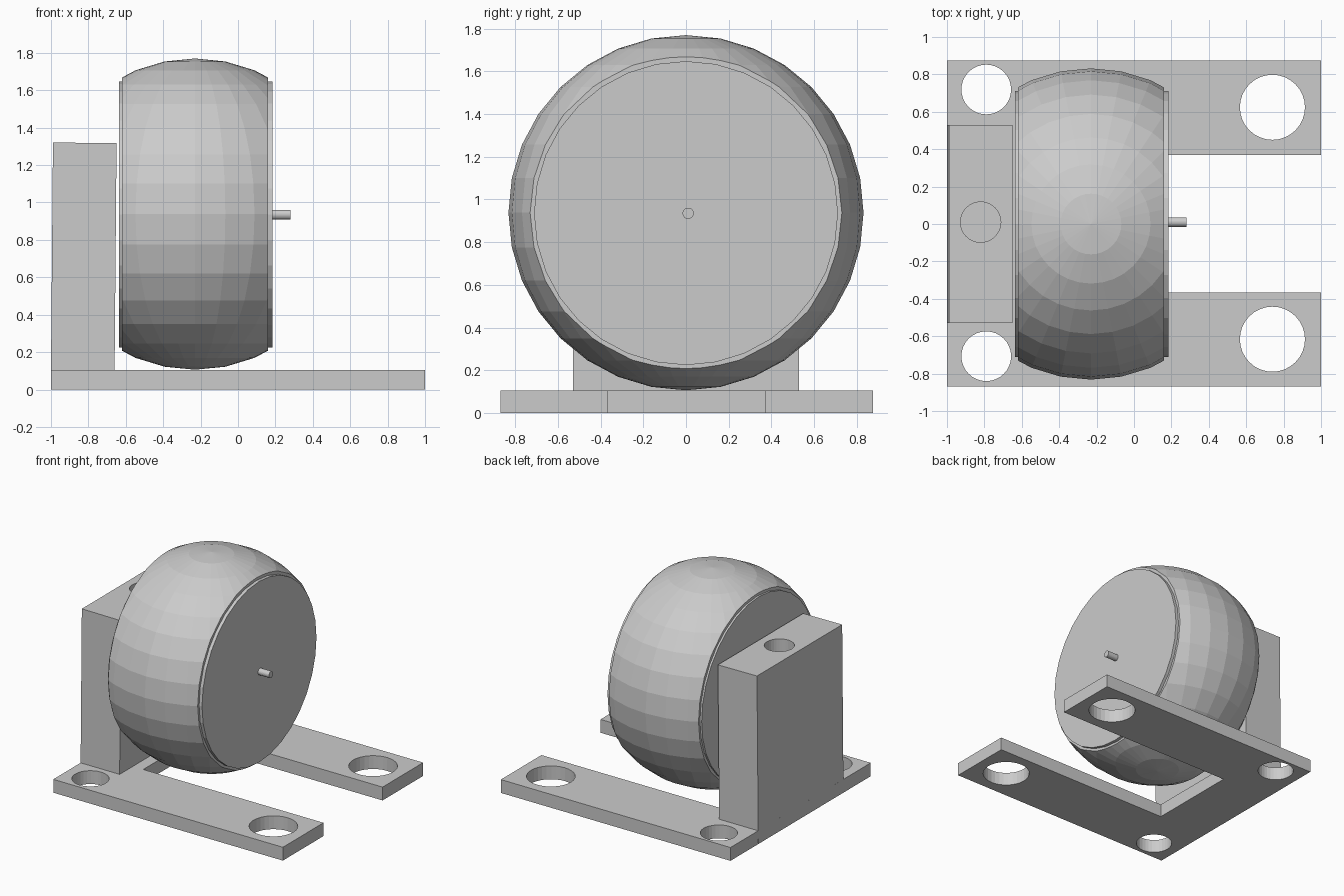
import bpy, bmesh, math
from mathutils import Matrix, Vector

cube = bpy.data.objects.get("Cube")
if cube:
    bpy.data.objects.remove(cube, do_unlink=True)

grey = bpy.data.materials.new("plain grey")
colour = (0.6, 0.6, 0.6, 1)
grey.diffuse_color = colour
grey.use_nodes = True
grey.node_tree.nodes["Principled BSDF"].inputs["Base Color"].default_value = colour


def make(name, bm, location=(0, 0, 0)):
    bmesh.ops.recalc_face_normals(bm, faces=bm.faces)
    mesh = bpy.data.meshes.new(name)
    bm.to_mesh(mesh)
    bm.free()
    mesh.materials.append(grey)
    obj = bpy.data.objects.new(name, mesh)
    obj.location = location
    bpy.context.collection.objects.link(obj)
    return obj


def cylinder(name, centre, radius, length, along_x=False, sides=32):
    bm = bmesh.new()
    turn = Matrix.Rotation(math.pi / 2, 4, "Y") if along_x else Matrix()
    bmesh.ops.create_cone(bm, cap_ends=True, segments=sides, radius1=radius,
                          radius2=radius, depth=length, matrix=turn)
    return make(name, bm, centre)


def drill(target, name, centre, radius, length):
    cutter = cylinder(name, centre, radius, length)
    cutter.hide_render = True
    cutter.hide_set(True)
    cutter.display_type = "WIRE"
    mod = target.modifiers.new(name, "BOOLEAN")
    mod.operation = "DIFFERENCE"
    mod.solver = "EXACT"
    mod.object = cutter


# U-shaped base plate
outline = [(-1, -0.87), (1, -0.87), (1, -0.365), (-0.57, -0.365),
           (-0.57, 0.37), (1, 0.37), (1, 0.875), (-1, 0.875)]
bm = bmesh.new()
face = bm.faces.new([bm.verts.new((x, y, 0)) for x, y in outline])
extruded = bmesh.ops.extrude_face_region(bm, geom=[face])["geom"]
bmesh.ops.translate(bm, vec=(0, 0, 0.105),
                    verts=[v for v in extruded if isinstance(v, bmesh.types.BMVert)])
base = make("base_plate", bm)

# Mounting holes
for side, label in ((1, "left"), (-1, "right")):
    drill(base, "small_hole_" + label, (-0.79, 0.006 + side * 0.713, 0.05), 0.133, 0.4)
    drill(base, "large_hole_" + label, (0.74, 0.004 + side * 0.62, 0.05), 0.174, 0.4)

# Upright support block, leaning very slightly, with a hole in its top
bm = bmesh.new()
bmesh.ops.create_cube(bm, size=1, matrix=Matrix.Diagonal((0.34, 1.06, 1.31, 1)))
bmesh.ops.rotate(bm, verts=bm.verts, matrix=Matrix.Rotation(math.radians(0.5), 3, "Y"))
block = make("support_block", bm, (-0.825, 0, 0.664))
drill(block, "block_top_hole", (-0.82, 0.01, 1.2), 0.108, 0.8)

# Wheel: faceted ball with both sides sliced flat
bm = bmesh.new()
bmesh.ops.create_uvsphere(bm, u_segments=32, v_segments=16, radius=0.832)
for direction in (-1, 1):
    cut = bmesh.ops.bisect_plane(bm, geom=bm.verts[:] + bm.edges[:] + bm.faces[:],
                                 plane_co=Vector((direction * 0.39, 0, 0)),
                                 plane_no=Vector((direction, 0, 0)), clear_outer=True)
    rim = [e for e in cut["geom_cut"] if isinstance(e, bmesh.types.BMEdge)]
    bmesh.ops.contextual_create(bm, geom=rim)
make("wheel", bm, (-0.23, 0, 0.938))

# Hub drum and axle
cylinder("hub", (-0.225, 0, 0.936), 0.712, 0.82, along_x=True)
cylinder("axle", (0.13, 0.01, 0.935), 0.026, 0.3, along_x=True)
